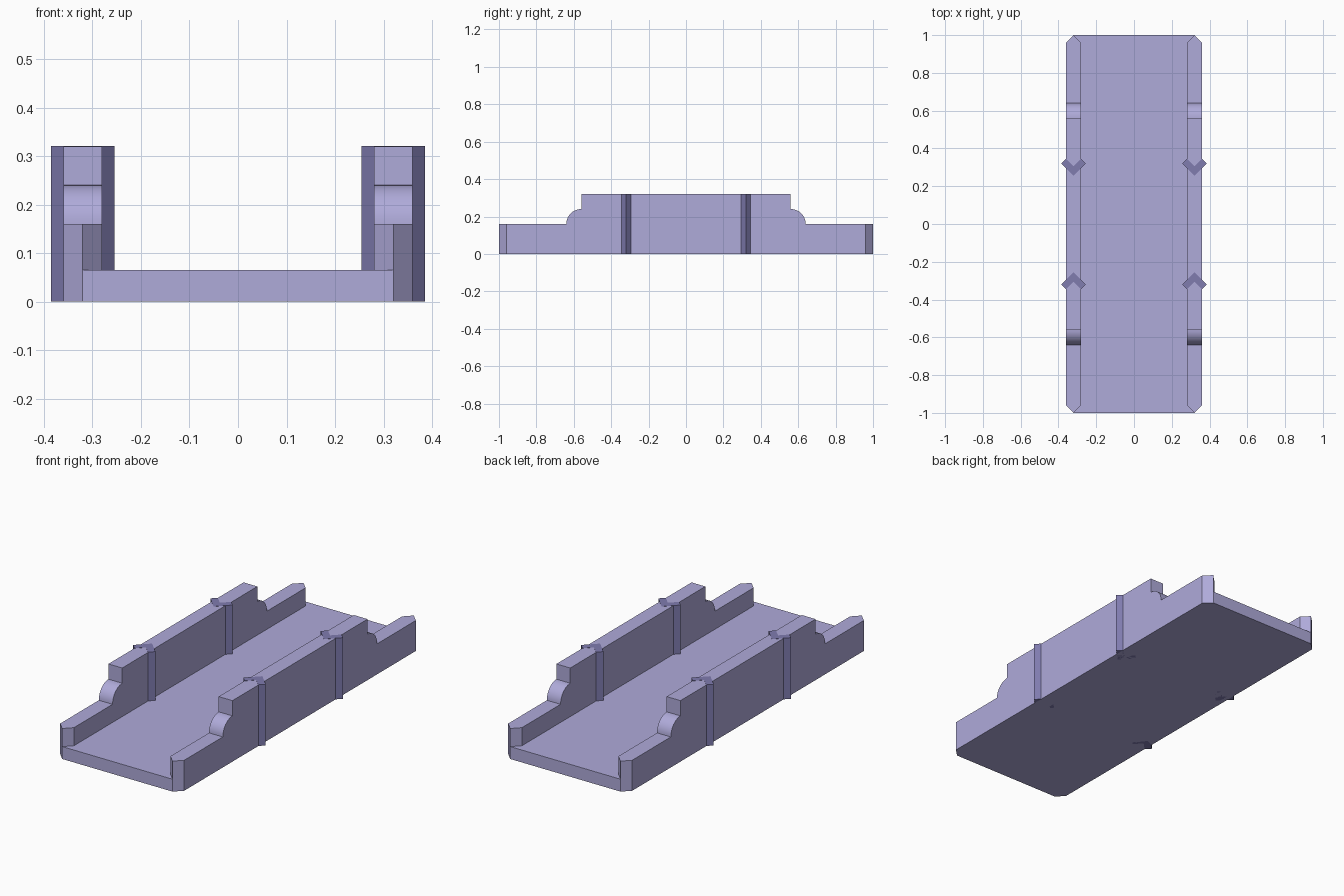
import bpy, bmesh, math

if "Cube" in bpy.data.objects:
    bpy.data.objects.remove(bpy.data.objects["Cube"])


def material(name, rgb):
    mat = bpy.data.materials.new(name)
    mat.diffuse_color = (*rgb, 1)
    mat.use_nodes = True
    mat.node_tree.nodes["Principled BSDF"].inputs["Base Color"].default_value = mat.diffuse_color
    return mat


stone = material("pale_violet", (0.43, 0.405, 0.70))
trim = material("dark_violet", (0.215, 0.20, 0.43))


def loft(name, rings, mat):
    """Solid skinned through closed rings of matching points, capped at both ends."""
    bm = bmesh.new()
    loops = [[bm.verts.new(p) for p in ring] for ring in rings]
    n = len(loops[0])
    for a, b in zip(loops, loops[1:]):
        for i in range(n):
            j = (i + 1) % n
            bm.faces.new((a[i], a[j], b[j], b[i]))
    bm.faces.new(loops[0])
    bm.faces.new(loops[-1])
    bmesh.ops.recalc_face_normals(bm, faces=bm.faces[:])
    mesh = bpy.data.meshes.new(name)
    bm.to_mesh(mesh)
    bm.free()
    mesh.materials.append(mat)
    ob = bpy.data.objects.new(name, mesh)
    bpy.context.collection.objects.link(ob)
    bpy.context.view_layer.objects.active = ob
    ob.select_set(True)
    bpy.ops.object.shade_smooth_by_angle(angle=math.radians(30))
    ob.select_set(False)
    return ob


def wall_ring(x, end):
    """Side outline of a parapet: low ends, quarter-round shoulder, tall middle."""
    half = [(end, 0), (end, 0.16)]
    for i in range(13):
        a = math.radians(90 * i / 12)
        half.append((0.56 + 0.08 * math.cos(a), 0.16 + 0.08 * math.sin(a)))
    half.append((0.56, 0.32))
    outline = half + [(-y, z) for y, z in reversed(half)]
    return [(x, y, z) for y, z in outline]


# Deck between the parapets
deck = [(-0.32, -1), (0.32, -1), (0.32, 1), (-0.32, 1)]
loft("deck", [[(x, y, z) for x, y in deck] for z in (0, 0.065)], stone)

# Angled pilaster strip cross-section, point facing the middle of the bridge
chevron = [(0, -0.065), (0.065, 0), (0.0395, 0.0255), (0, -0.014),
           (-0.0395, 0.0255), (-0.065, 0)]

for side, sx in (("left", -1), ("right", 1)):
    # Parapet with pointed ends
    cx = 0.32 * sx
    loft(side + "_parapet", [wall_ring(cx - 0.04, 0.96),
                             wall_ring(cx, 1.0),
                             wall_ring(cx + 0.04, 0.96)], stone)
    # Two darker pilasters poking through the parapet
    for end, sy in (("front", -1), ("back", 1)):
        loft(f"{side}_{end}_pilaster",
             [[(cx + x, sy * (0.32 + y), z) for x, y in chevron]
              for z in (0, 0.321)], trim)
